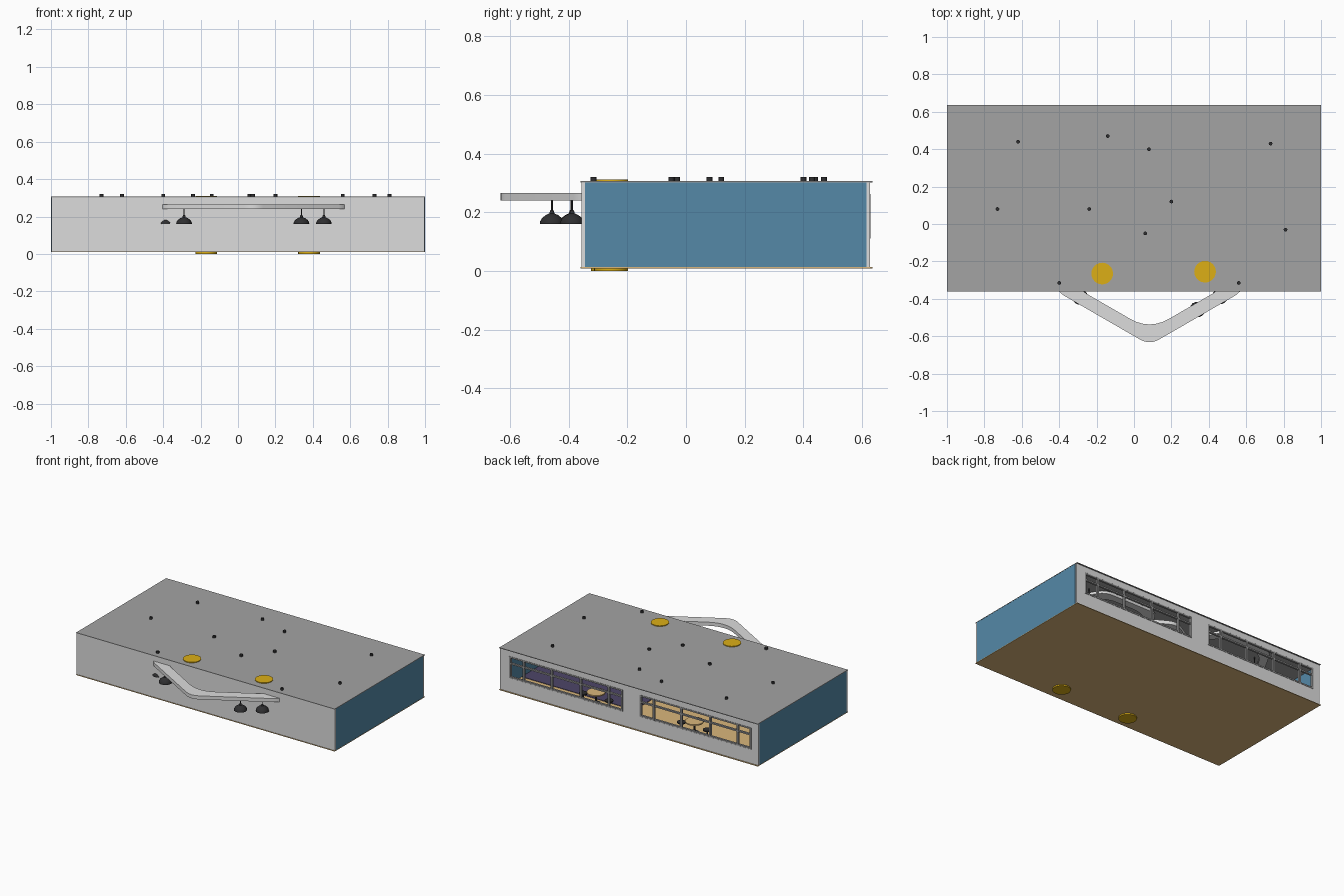
import bpy, bmesh, math
from mathutils import Vector

if "Cube" in bpy.data.objects:
    bpy.data.objects.remove(bpy.data.objects["Cube"])


def material(name, rgb):
    m = bpy.data.materials.new(name)
    m.diffuse_color = (*rgb, 1)
    m.use_nodes = True
    m.node_tree.nodes["Principled BSDF"].inputs["Base Color"].default_value = m.diffuse_color
    return m


WHITE = material("white_plaster", (0.72, 0.72, 0.72))
GREY = material("ceiling_grey", (0.37, 0.37, 0.37))
BLUE = material("wall_blue", (0.09, 0.25, 0.39))
TAN = material("wood_floor", (0.70, 0.47, 0.20))
YELLOW = material("column_yellow", (0.72, 0.43, 0.008))
BLACK = material("lamp_black", (0.028, 0.028, 0.03))
PURPLE = material("carpet_purple", (0.075, 0.06, 0.14))
FRAME = material("window_frame_grey", (0.32, 0.32, 0.32))


def finish(name, bm, mat, smooth=False):
    bmesh.ops.recalc_face_normals(bm, faces=bm.faces)
    me = bpy.data.meshes.new(name)
    bm.to_mesh(me)
    bm.free()
    me.materials.append(mat)
    ob = bpy.data.objects.new(name, me)
    bpy.context.collection.objects.link(ob)
    if smooth:
        bpy.ops.object.select_all(action='DESELECT')
        ob.select_set(True)
        bpy.context.view_layer.objects.active = ob
        bpy.ops.object.shade_smooth_by_angle(angle=math.radians(35))
    return ob


def boxes(name, mat, *bounds):
    """Several boxes (x0, x1, y0, y1, z0, z1) in one object."""
    bm = bmesh.new()
    for x0, x1, y0, y1, z0, z1 in bounds:
        vs = bmesh.ops.create_cube(bm, size=1)["verts"]
        for v in vs:
            v.co = ((x0 + x1) / 2 + v.co.x * (x1 - x0),
                    (y0 + y1) / 2 + v.co.y * (y1 - y0),
                    (z0 + z1) / 2 + v.co.z * (z1 - z0))
    return finish(name, bm, mat)


def lathe(name, mat, places, profile, n=16):
    """Spin an (r, z) profile around z at every place."""
    bm = bmesh.new()
    for px, py in places:
        rings = [[bm.verts.new((px + r * math.cos(2 * math.pi * i / n),
                                py + r * math.sin(2 * math.pi * i / n), z))
                  for i in range(n)] for r, z in profile]
        for a, b in zip(rings, rings[1:]):
            for i in range(n):
                j = (i + 1) % n
                bm.faces.new((a[i], a[j], b[j], b[i]))
        bm.faces.new(rings[0])
        bm.faces.new(rings[-1])
    return finish(name, bm, mat, True)


def hex_corners(c, r, turn):
    return [Vector((c[0] + r * math.cos(math.radians(turn + 60 * k)),
                    c[1] + r * math.sin(math.radians(turn + 60 * k)))) for k in range(6)]


def rounded(c, r, turn, trim, steps=6):
    pts, out = hex_corners(c, r, turn), []
    for k, p in enumerate(pts):
        a = p + (pts[k - 1] - p).normalized() * trim
        b = p + (pts[(k + 1) % 6] - p).normalized() * trim
        for s in range(steps + 1):
            t = s / steps
            out.append(a * (1 - t) ** 2 + p * 2 * t * (1 - t) + b * t * t)
    return out


def hex_ring(name, c, r, width, turn, z0, z1):
    bm = bmesh.new()
    outer = rounded(c, r, turn, 0.06)
    inner = rounded(c, r - width, turn, 0.12)
    loops = [[bm.verts.new((p.x, p.y, z)) for p in pts]
             for pts, z in ((outer, z0), (outer, z1), (inner, z1), (inner, z0))]
    n = len(outer)
    for q in range(4):
        a, b = loops[q], loops[(q + 1) % 4]
        for i in range(n):
            j = (i + 1) % n
            bm.faces.new((a[i], a[j], b[j], b[i]))
    return finish(name, bm, WHITE, True)


# Room shell
boxes("floor", TAN, (-1, 1, -0.36, 0.635, 0.009, 0.013))
boxes("ceiling", GREY, (-1, 1, -0.36, 0.635, 0.302, 0.306))
boxes("front_wall", WHITE, (-0.998, 0.998, -0.356, -0.345, 0.012, 0.303))
boxes("side_walls", BLUE, *[(min(s, s * 0.993), max(s, s * 0.993), -0.345, 0.615, 0.012, 0.303)
                            for s in (-0.999, 0.999)])

# Back wall built around the two window openings
WINDOWS = ((-0.945, -0.08), (0.05, 0.93))
Y0, Y1, ZB, ZT = 0.612, 0.627, 0.11, 0.262
boxes("back_wall", WHITE,
      (-0.998, 0.998, Y0, Y1, 0.012, ZB), (-0.998, 0.998, Y0, Y1, ZT, 0.303),
      (-0.998, WINDOWS[0][0], Y0, Y1, ZB, ZT), (WINDOWS[0][1], WINDOWS[1][0], Y0, Y1, ZB, ZT),
      (WINDOWS[1][1], 0.998, Y0, Y1, ZB, ZT))

# Window frames and glazing bars
bars = []
for a, b in WINDOWS:
    for f in (0, 0.12, 0.37, 0.63, 0.88, 1):
        x = a + 0.006 + f * (b - a - 0.012)
        bars.append((x - 0.006, x + 0.006, 0.613, 0.629, ZB, ZT))
    for z in (ZB + 0.006, 0.212, ZT - 0.006):
        bars.append((a, b, 0.614, 0.628, z - 0.005, z + 0.005))
boxes("window_frames", FRAME, *bars)

# Round columns through floor and ceiling
lathe("columns", YELLOW, [(-0.17, -0.265), (0.38, -0.255)],
      [(0.058, 0), (0.058, 0.311)], 24)

# Hanging hexagonal light rings; the big one passes through the front wall
CENTRE = (0.083, -0.062)
hex_ring("large_hanging_ring", CENTRE, 0.585, 0.08, -90, 0.24, 0.265)
hex_ring("left_hanging_ring", (-0.43, 0.27), 0.38, 0.06, 0, 0.272, 0.29)
hex_ring("right_hanging_ring", (0.45, 0.14), 0.42, 0.06, 0, 0.272, 0.29)

# Suspension rods with caps above the ceiling
RODS = [(-0.62, 0.44), (-0.14, 0.47), (0.08, 0.40), (0.73, 0.43), (-0.73, 0.08), (-0.24, 0.08),
        (0.20, 0.12), (0.06, -0.05), (0.81, -0.03), (-0.40, -0.315), (0.56, -0.315)]
lathe("suspension_rods", BLACK, RODS, [(0.003, 0.262), (0.003, 0.304), (0.01, 0.304), (0.01, 0.32)], 12)

# Pendant lamps spaced along the large ring (edge number, fraction)
corners = hex_corners(CENTRE, 0.543, -90)
spots = [corners[e].lerp(corners[(e + 1) % 6], t) for e, t in
         ((0, 0.545), (0, 0.80), (1, 0.3), (1, 0.7), (2, 0.4), (3, 0.3), (3, 0.7),
          (4, 0.4), (4, 0.98), (5, 0.21))]
lathe("pendant_lamps", BLACK, spots,
      [(0.036, 0.162), (0.042, 0.16), (0.041, 0.169), (0.034, 0.181), (0.022, 0.19),
       (0.009, 0.196), (0.006, 0.206), (0.003, 0.208), (0.003, 0.242)], 14)

# Carpet zone and simple furniture glimpsed through the windows
boxes("carpet", PURPLE, (0.12, 0.99, -0.15, 0.40, 0.012, 0.016))
TABLES = [(-0.38, 0.45), (0.38, 0.45)]
lathe("table_tops", TAN, TABLES, [(0.06, 0.085), (0.06, 0.093)], 20)
lathe("table_legs", BLACK, TABLES, [(0.03, 0.013), (0.03, 0.017), (0.006, 0.02), (0.006, 0.086)], 12)
lathe("stools", BLACK, [(x + d, y) for x, y in TABLES for d in (-0.1, 0.1)],
      [(0.022, 0.013), (0.005, 0.018), (0.005, 0.05), (0.028, 0.052), (0.028, 0.06)], 12)
